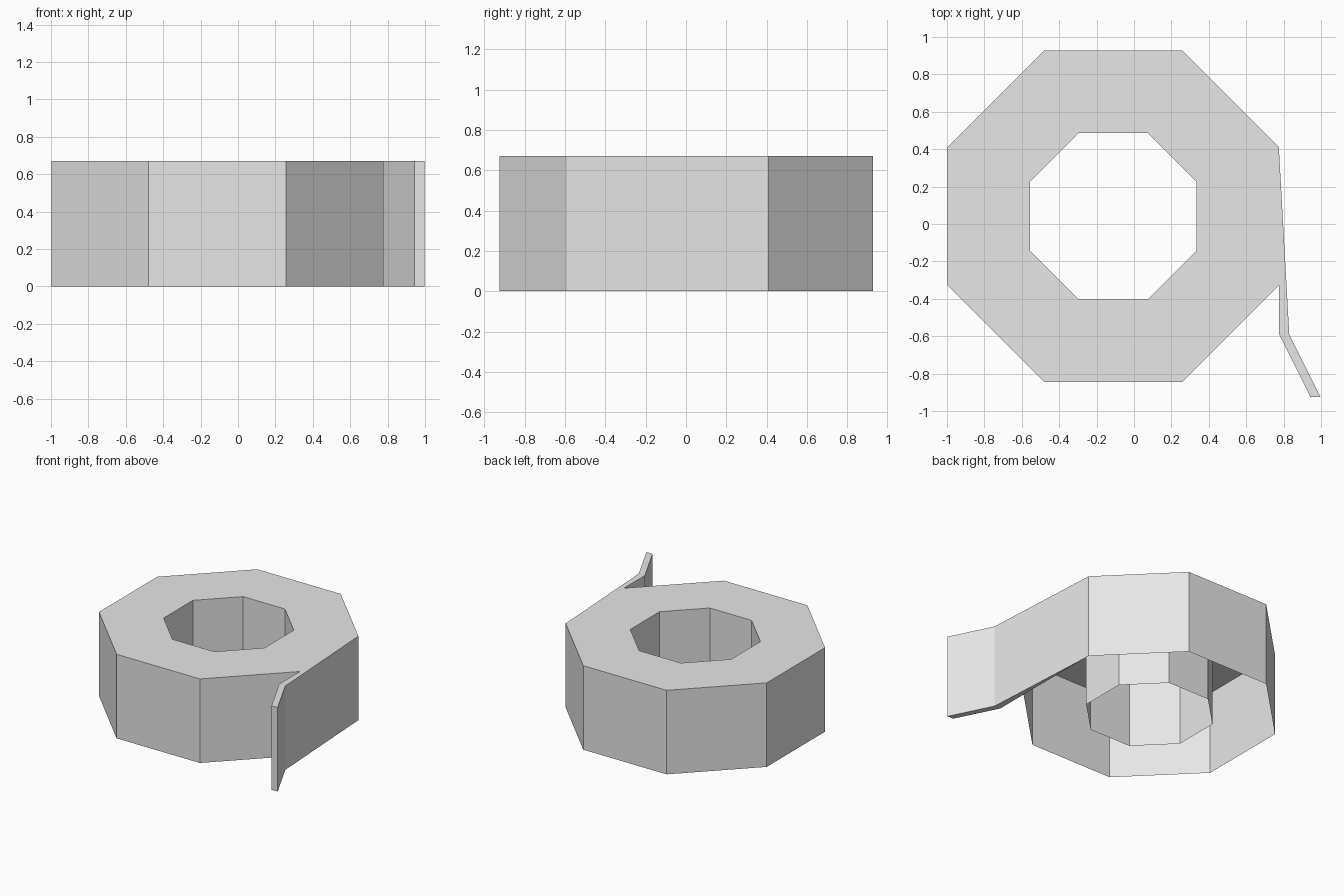
import bpy
import bmesh
from math import cos, sin, pi

cube = bpy.data.objects.get("Cube")
if cube:
    bpy.data.objects.remove(cube, do_unlink=True)

HEIGHT = 0.67
CX, CY = -0.111, 0.041

grey = bpy.data.materials.new("plain grey")
grey.use_nodes = True
colour = (0.8, 0.8, 0.8, 1)
grey.diffuse_color = colour
grey.node_tree.nodes["Principled BSDF"].inputs["Base Color"].default_value = colour


def finish(bm, name):
    mesh = bpy.data.meshes.new(name)
    bm.to_mesh(mesh)
    bm.free()
    mesh.materials.append(grey)
    obj = bpy.data.objects.new(name, mesh)
    bpy.context.collection.objects.link(obj)
    return obj


def octagon(bm, apothem, z):
    r = apothem / cos(pi / 8)
    angles = [pi / 8 + i * pi / 4 for i in range(8)]
    return [bm.verts.new((CX + r * cos(a), CY + r * sin(a), z)) for a in angles]


# Roll: outer wall, flat top and inner wall, open underneath
bm = bmesh.new()
loops = [octagon(bm, 0.887, 0), octagon(bm, 0.887, HEIGHT),
         octagon(bm, 0.445, HEIGHT), octagon(bm, 0.445, 0)]
for a, b in zip(loops, loops[1:]):
    for i in range(8):
        j = (i + 1) % 8
        bm.faces.new((a[i], a[j], b[j], b[i]))
finish(bm, "roll")

# Loose end: a closed thin strip peeling off the side of the roll
outline = [(0.776, 0.38), (0.776, -0.59), (0.943, -0.925),
           (0.997, -0.925), (0.83, -0.59)]
bm = bmesh.new()
base = bm.faces.new([bm.verts.new((x, y, 0)) for x, y in outline])
extruded = bmesh.ops.extrude_face_region(bm, geom=[base], use_keep_orig=True)
top = [v for v in extruded["geom"] if isinstance(v, bmesh.types.BMVert)]
bmesh.ops.translate(bm, verts=top, vec=(0, 0, HEIGHT))
bmesh.ops.recalc_face_normals(bm, faces=bm.faces)
finish(bm, "loose_end")
